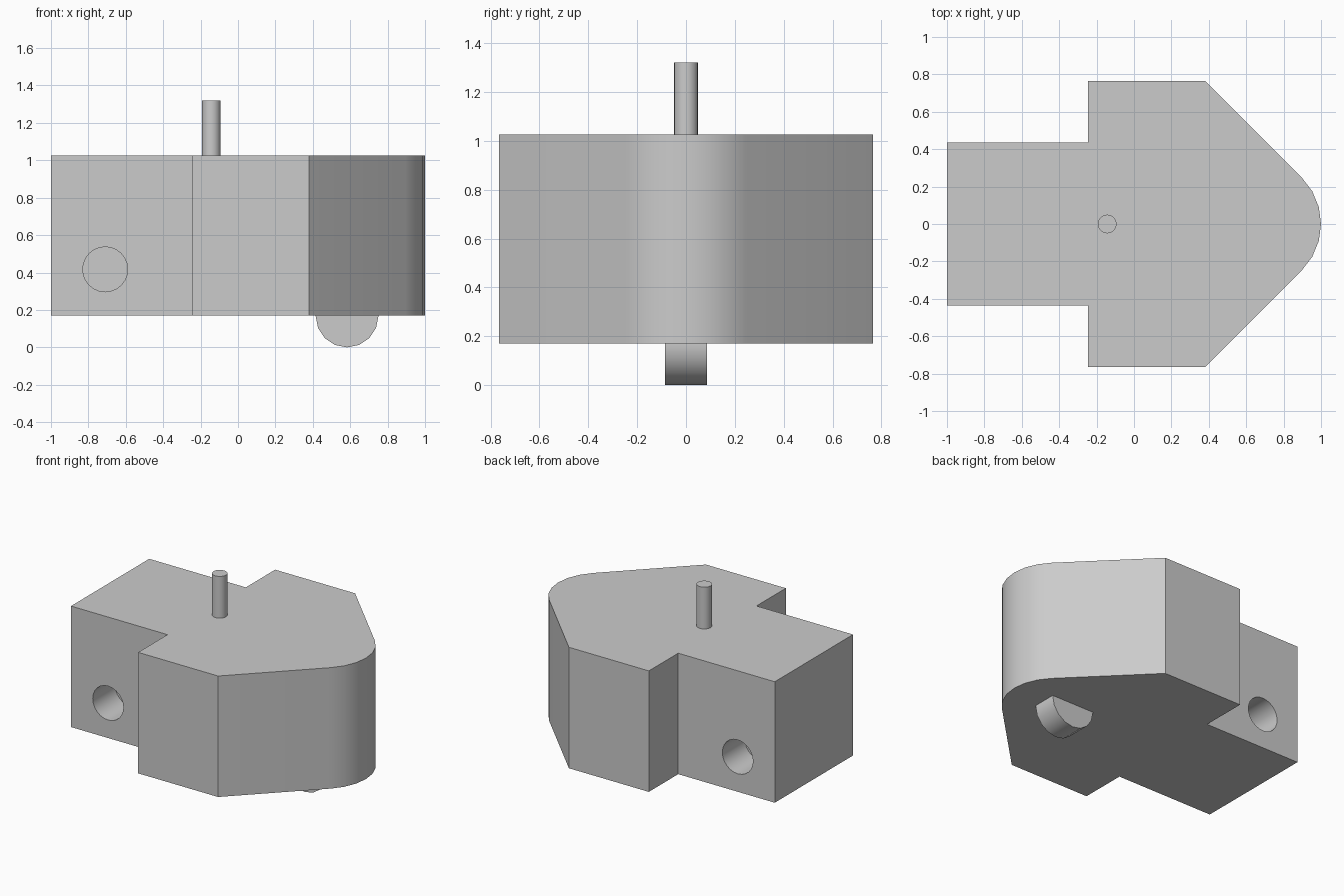
import bpy, bmesh
from math import pi, sin, cos, radians

cube = bpy.data.objects.get("Cube")
if cube:
    bpy.data.objects.remove(cube, do_unlink=True)

BOTTOM, TOP = 0.17, 1.025
TAIL_Y = 0.437

grey = bpy.data.materials.new("plain grey")
grey.use_nodes = True
colour = (0.6, 0.6, 0.6, 1)
grey.diffuse_color = colour
grey.node_tree.nodes["Principled BSDF"].inputs["Base Color"].default_value = colour


def select(obj):
    bpy.ops.object.select_all(action='DESELECT')
    obj.select_set(True)
    bpy.context.view_layer.objects.active = obj


def finish(obj):
    select(obj)
    bpy.ops.object.shade_smooth_by_angle(angle=radians(30))


def cylinder(name, centre, radius, depth, sides, along_y=False):
    bpy.ops.mesh.primitive_cylinder_add(
        vertices=sides, radius=radius, depth=depth, location=centre,
        rotation=(pi / 2 if along_y else 0, 0, 0))
    obj = bpy.context.object
    obj.name = name
    obj.data.materials.append(grey)
    return obj


# Body: half outline mirrored across the centre line, then extruded
nose_x, nose_r = 0.65, 0.35
half = [(-1, -TAIL_Y), (-0.245, -TAIL_Y), (-0.245, -0.765), (0.38, -0.765)]
half += [(nose_x + nose_r * cos(radians(a)), nose_r * sin(radians(a)))
         for a in (-45, -30, -15)]
outline = half + [(1, 0)] + [(x, -y) for x, y in reversed(half)]

bm = bmesh.new()
base = bm.faces.new([bm.verts.new((x, y, BOTTOM)) for x, y in outline])
raised = bmesh.ops.extrude_face_region(bm, geom=[base])["geom"]
bmesh.ops.translate(bm, vec=(0, 0, TOP - BOTTOM),
                    verts=[v for v in raised if isinstance(v, bmesh.types.BMVert)])
bmesh.ops.recalc_face_normals(bm, faces=bm.faces)
mesh = bpy.data.meshes.new("body")
bm.to_mesh(mesh)
bm.free()
body = bpy.data.objects.new("body", mesh)
bpy.context.collection.objects.link(body)
mesh.materials.append(grey)

# Blind axle holes in both sides of the tail
for side in (-1, 1):
    cutter = cylinder("axle_hole_cutter", (-0.71, side * TAIL_Y, 0.417),
                      0.12, 0.5, 24, along_y=True)
    cutter.hide_render = True
    cut = body.modifiers.new("axle_hole", 'BOOLEAN')
    cut.operation = 'DIFFERENCE'
    cut.solver = 'EXACT'
    cut.object = cutter
    select(body)
    bpy.ops.object.modifier_apply(modifier=cut.name)
    bpy.data.objects.remove(cutter, do_unlink=True)
finish(body)

# Front wheel, half sunk into the underside
finish(cylinder("front_wheel", (0.583, 0, 0.168), 0.168, 0.17, 16, along_y=True))

# Pin standing on the top
pin_top = 1.32
finish(cylinder("top_pin", (-0.143, 0, (pin_top + TOP) / 2 - 0.01),
                0.05, pin_top - TOP + 0.02, 16))
